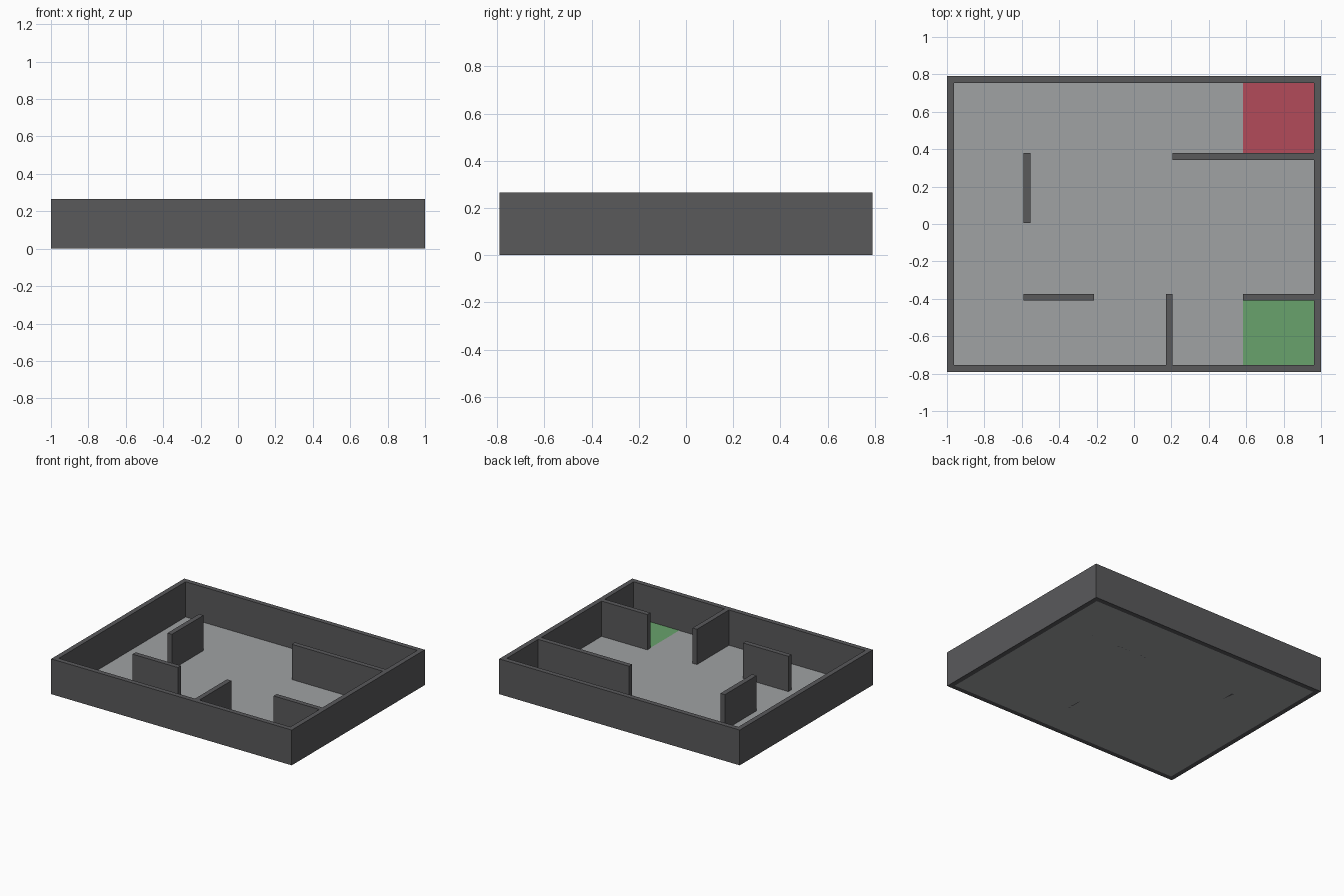
import bpy
import bmesh

if "Cube" in bpy.data.objects:
    bpy.data.objects.remove(bpy.data.objects["Cube"])

H = 0.265          # wall height
T = 0.037          # wall thickness
X, Y = 1.0, 0.79   # outer half sizes
IX, IY = X - T, Y - T


def material(name, rgb):
    m = bpy.data.materials.new(name)
    m.diffuse_color = (*rgb, 1)
    m.use_nodes = True
    m.node_tree.nodes["Principled BSDF"].inputs["Base Color"].default_value = m.diffuse_color
    return m


def finish(name, bm, mat):
    me = bpy.data.meshes.new(name)
    bmesh.ops.recalc_face_normals(bm, faces=bm.faces)
    bm.to_mesh(me)
    bm.free()
    me.materials.append(mat)
    ob = bpy.data.objects.new(name, me)
    bpy.context.collection.objects.link(ob)
    return ob


def sheet(name, x0, x1, y0, y1, z, mat):
    bm = bmesh.new()
    bm.faces.new([bm.verts.new(p) for p in
                  ((x0, y0, z), (x1, y0, z), (x1, y1, z), (x0, y1, z))])
    me_ob = finish(name, bm, mat)
    # keep the sheet facing up
    if me_ob.data.polygons[0].normal.z < 0:
        me_ob.data.flip_normals()


def wall(name, x0, x1, y0, y1, mat):
    bm = bmesh.new()
    bmesh.ops.create_cube(bm, size=1)
    bmesh.ops.scale(bm, vec=(x1 - x0, y1 - y0, H), verts=bm.verts)
    bmesh.ops.translate(bm, vec=((x0 + x1) / 2, (y0 + y1) / 2, H / 2), verts=bm.verts)
    finish(name, bm, mat)


dark = material("wall_grey", (0.1, 0.1, 0.105))
grey = material("floor_grey", (0.35, 0.36, 0.37))
red = material("pad_red", (0.45, 0.07, 0.1))
green = material("pad_green", (0.14, 0.36, 0.15))

# outer frame: one continuous rectangular ring
bm = bmesh.new()
rings = []
for hx, hy in ((X, Y), (IX, IY)):
    for z in (0, H):
        rings.append([bm.verts.new((sx * hx, sy * hy, z))
                      for sx, sy in ((-1, -1), (1, -1), (1, 1), (-1, 1))])
out_low, out_top, in_low, in_top = rings
for a, b in ((out_low, out_top), (out_top, in_top), (in_top, in_low), (in_low, out_low)):
    for i in range(4):
        j = (i + 1) % 4
        bm.faces.new((a[i], a[j], b[j], b[i]))
finish("outer_wall", bm, dark)

# thin floor inside the frame
sheet("floor", -IX, IX, -IY, IY, 0.0, grey)

# coloured corner pads lying on the floor
sheet("red_pad", 0.583, IX, 0.38, IY, 0.001, red)
sheet("green_pad", 0.583, IX, -IY, -0.41, 0.001, green)

# inner partitions
for name, *box in (
    ("left_partition", -0.59, -0.553, 0.005, 0.38),
    ("back_right_partition", 0.207, IX, 0.343, 0.38),
    ("front_left_partition", -0.59, -0.213, -0.41, -0.373),
    ("front_middle_partition", 0.17, 0.207, -IY, -0.373),
    ("front_right_partition", 0.583, IX, -0.41, -0.373),
):
    wall(name, *box, dark)
